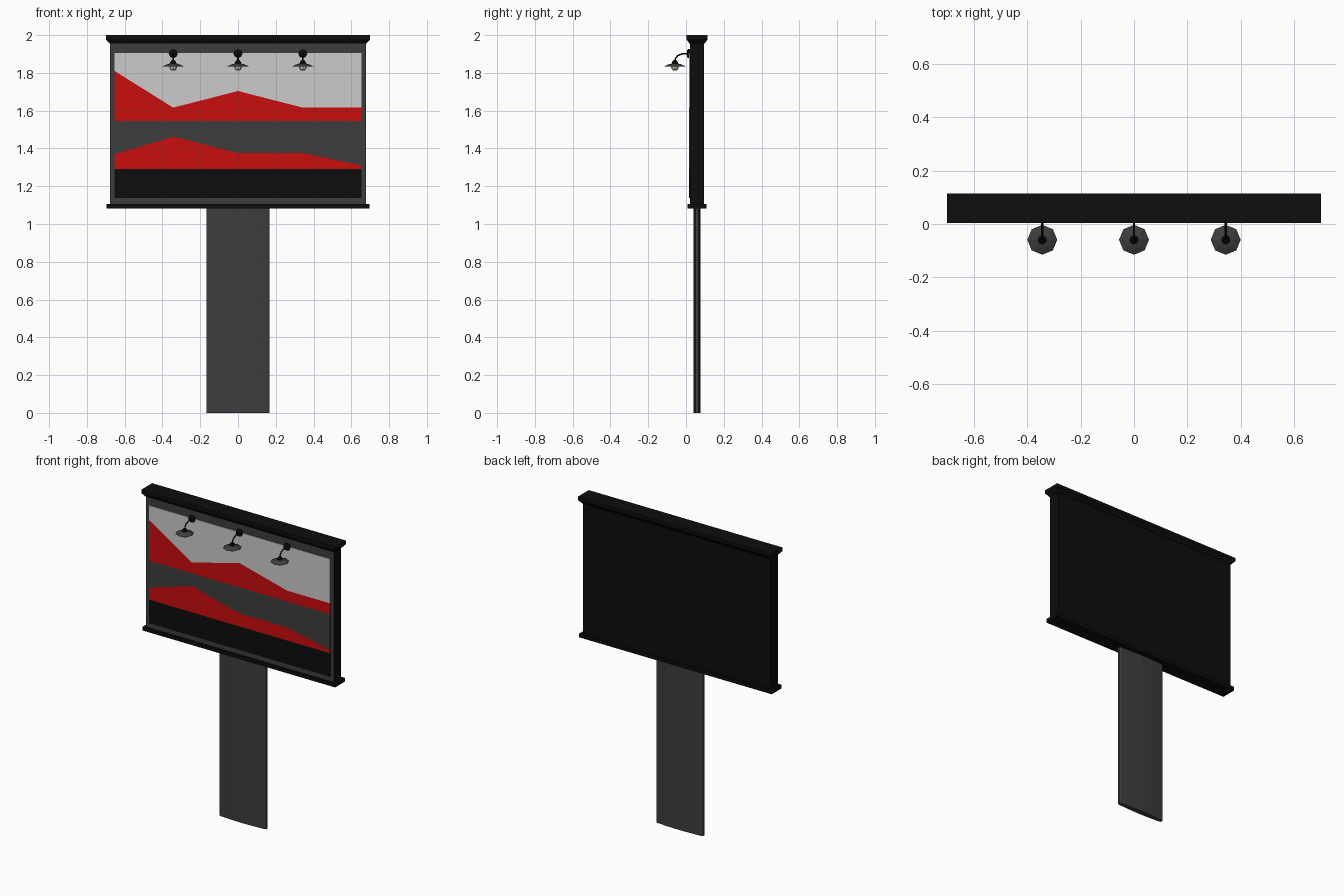
import bpy, bmesh
from math import sin, cos, pi, atan2

if "Cube" in bpy.data.objects:
    bpy.data.objects.remove(bpy.data.objects["Cube"], do_unlink=True)


def material(name, r, g, b):
    m = bpy.data.materials.new(name)
    m.use_nodes = True
    m.diffuse_color = (r, g, b, 1)
    m.node_tree.nodes["Principled BSDF"].inputs["Base Color"].default_value = (r, g, b, 1)
    return m


BLACK = material("black", 0.004, 0.004, 0.004)
GREY = material("dark grey", 0.047, 0.047, 0.047)
LIGHT = material("light grey", 0.6, 0.6, 0.6)
RED = material("red", 0.59, 0.004, 0.004)


def loft(name, rings, *mats):
    """Skin a stack of equal-length rings and cap both ends."""
    bm = bmesh.new()
    loops = [[bm.verts.new(p) for p in ring] for ring in rings]
    n = len(loops[0])
    for a, b in zip(loops, loops[1:]):
        for i in range(n):
            j = (i + 1) % n
            bm.faces.new((a[i], a[j], b[j], b[i]))
    bm.faces.new(loops[0][::-1])
    bm.faces.new(loops[-1])
    bmesh.ops.recalc_face_normals(bm, faces=bm.faces)
    me = bpy.data.meshes.new(name)
    bm.to_mesh(me)
    bm.free()
    for m in mats:
        me.materials.append(m)
    ob = bpy.data.objects.new(name, me)
    bpy.context.collection.objects.link(ob)
    return ob


def rect(hx, y0, y1, z):
    return [(-hx, y0, z), (hx, y0, z), (hx, y1, z), (-hx, y1, z)]


def lathe(name, x, y, profile, mat, sides=8):
    """Turn (radius, z) pairs around a vertical axis."""
    turns = [2 * pi * i / sides for i in range(sides)]
    return loft(name, [[(x + r * cos(t), y + r * sin(t), z) for t in turns]
                       for r, z in profile], mat)


# Post: thin flattened section with bulging front and back
HALF = [(0.168, 0.007), (0.16, 0.011), (0.08, 0.016), (0, 0.018)]
front = [(-x, -y) for x, y in HALF] + [(x, -y) for x, y in HALF[-2::-1]]
section = front + [(-x, -y) for x, y in front]
loft("post", [[(x, 0.058 + y, z) for x, y in section] for z in (0, 1.09)], GREY)

# Board: black case with a grey front
FACE = 0.02
board = loft("board", [rect(0.677, FACE, 0.096, z) for z in (1.09, 1.97)], BLACK, GREY)
for p in board.data.polygons:
    p.material_index = int(p.normal.y < -0.9)

# Tapered top cap and bottom ledge
loft("top_cap", [rect(0.679, 0.018, 0.098, 1.955), rect(0.7, 0.003, 0.115, 1.978),
                 rect(0.7, 0.003, 0.115, 2.0)], BLACK)
loft("bottom_ledge", [rect(0.695, 0.008, 0.109, z) for z in (1.082, 1.106)], BLACK)

# Poster: bands between upper and lower outlines at shared stations
STATIONS = [-0.653, -0.343, 0, 0.343, 0.653]
ridge = [1.81, 1.616, 1.704, 1.616, 1.616]
hill = [1.37, 1.462, 1.375, 1.375, 1.31]


def level(z):
    return [z] * len(STATIONS)


def band(name, low, high, mat):
    outline = list(zip(STATIONS, low)) + list(zip(STATIONS, high))[::-1]
    loft(name, [[(x, y, z) for x, z in outline] for y in (FACE - 0.004, FACE)], mat)


band("poster_sky", ridge, level(1.905), LIGHT)
band("poster_far_hills", level(1.545), ridge, RED)
band("poster_valley", hill, level(1.545), GREY)
band("poster_near_hills", level(1.291), hill, RED)
band("poster_ground", level(1.137), level(1.291), BLACK)

# Lamps: wall mount, bent arm, holder, shade and bulb
PATH = [(0.01, 1.902), (-0.02, 1.901), (-0.043, 1.892), (-0.055, 1.878), (-0.059, 1.86)]
TURNS = [2 * pi * i / 8 for i in range(8)]
LAMP_Y = -0.059


def tube(x, path, radii):
    rings = []
    for i, ((y, z), r) in enumerate(zip(path, radii)):
        a, b = path[max(i - 1, 0)], path[min(i + 1, len(path) - 1)]
        ang = atan2(b[1] - a[1], b[0] - a[0])
        rings.append([(x + r * cos(t), y - r * sin(t) * sin(ang), z + r * sin(t) * cos(ang))
                      for t in TURNS])
    return rings


for side, x in (("right", -0.343), ("middle", 0), ("left", 0.343)):
    loft(side + "_lamp_mount", tube(x, [(FACE, 1.902), (0.01, 1.902), (0.004, 1.902)],
                                    [0.024, 0.024, 0.014]), BLACK)
    loft(side + "_lamp_arm", tube(x, PATH, [0.004] * len(PATH)), BLACK)
    lathe(side + "_lamp_holder", x, LAMP_Y,
          [(0.017, 1.848), (0.015, 1.858), (0.007, 1.868)], BLACK)
    lathe(side + "_lamp_shade", x, LAMP_Y,
          [(0.052, 1.834), (0.056, 1.835), (0.034, 1.845), (0.012, 1.851)], GREY)
    lathe(side + "_lamp_bulb", x, LAMP_Y,
          [(0.009, 1.812), (0.018, 1.821), (0.02, 1.835)], LIGHT)
